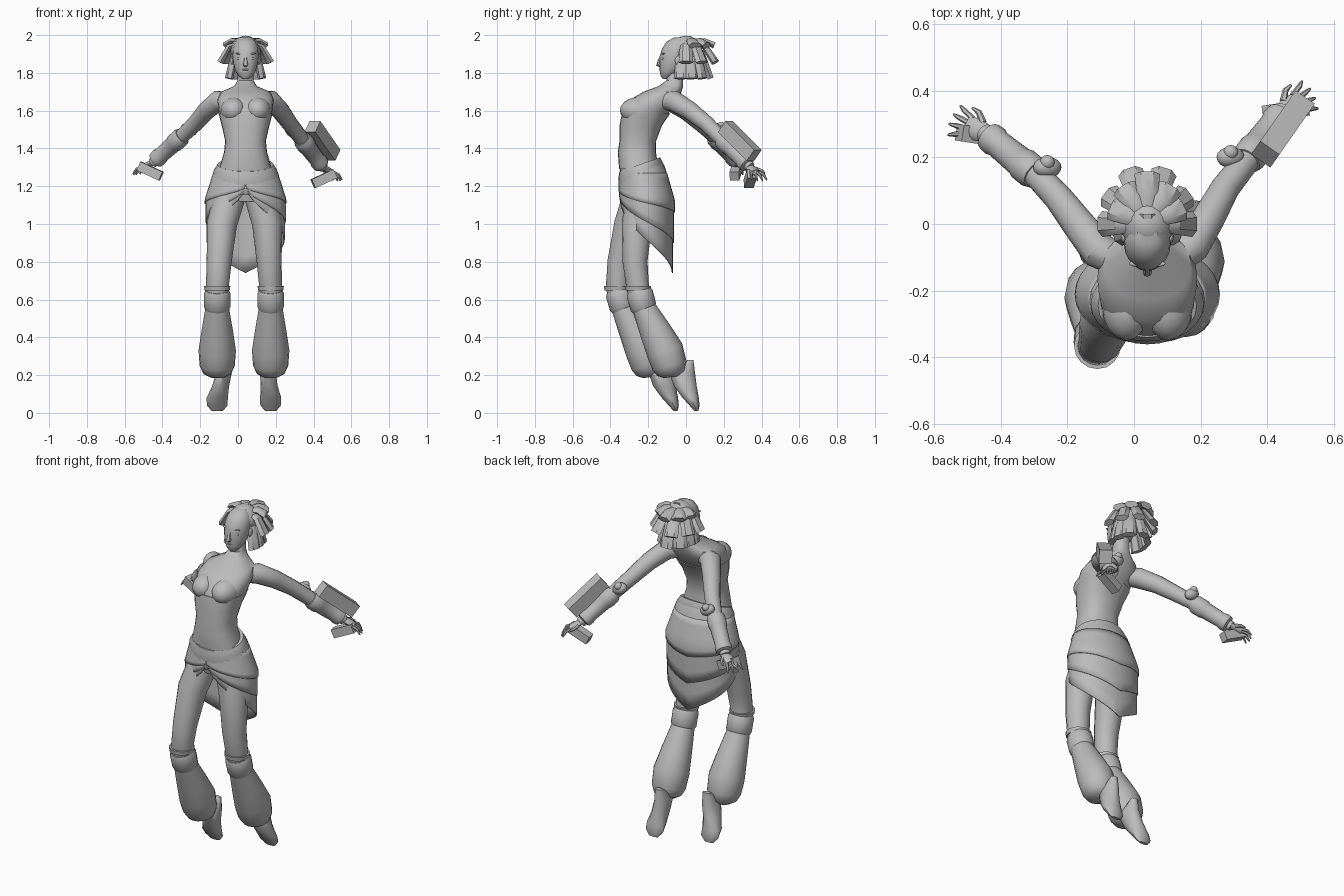
import bpy
import bmesh
from math import sin, cos, pi, radians, copysign
from mathutils import Vector, Matrix

default_cube = bpy.data.objects.get("Cube")
if default_cube:
    bpy.data.objects.remove(default_cube)

grey = bpy.data.materials.new("plain grey")
grey.use_nodes = True
grey.diffuse_color = (0.5, 0.5, 0.5, 1)
grey.node_tree.nodes["Principled BSDF"].inputs["Base Color"].default_value = grey.diffuse_color
parts = []
UP = Vector((0, 0, 1))
BACK = Vector((0, 1, 0))
MID = 0.04


def finish(name, bm):
    bmesh.ops.recalc_face_normals(bm, faces=bm.faces)
    mesh = bpy.data.meshes.new(name)
    bm.to_mesh(mesh)
    bm.free()
    mesh.materials.append(grey)
    obj = bpy.data.objects.new(name, mesh)
    bpy.context.collection.objects.link(obj)
    parts.append(obj)
    return obj


def skin(name, rings, sides, power=1.0):
    """Join rings given as centre, first axis, second axis; low power squares them off."""
    bm = bmesh.new()
    loops = []
    for centre, u, v in rings:
        loop = []
        for k in range(sides):
            c, s = cos(2 * pi * k / sides), sin(2 * pi * k / sides)
            loop.append(bm.verts.new(centre + u * copysign(abs(c) ** power, c)
                                     + v * copysign(abs(s) ** power, s)))
        loops.append(loop)
    for low, high in zip(loops, loops[1:]):
        for k in range(sides):
            n = (k + 1) % sides
            bm.faces.new((low[k], low[n], high[n], high[k]))
    bm.faces.new(loops[0])
    bm.faces.new(loops[-1])
    return finish(name, bm)


def column(name, rows, sides=20, origin=Vector(), tilt=0, power=1.0):
    """Stack of level ellipses: x, y, z, half width, half depth."""
    rings = [(Vector((x, y, z)) + origin, Vector((w, 0, 0)), Vector((0, d, d * tilt)))
             for x, y, z, w, d in rows]
    return skin(name, rings, sides, power)


def tube(name, points, radii, sides=12, flat=1.0, guide=UP):
    """Limb following a path, each ring square to the path."""
    points = [Vector(p) for p in points]
    rings = []
    for k, (p, r) in enumerate(zip(points, radii)):
        along = (points[min(k + 1, len(points) - 1)] - points[max(k - 1, 0)]).normalized()
        side = along.cross(guide).normalized()
        rings.append((p, side * r, side.cross(along) * r * flat))
    return skin(name, rings, sides)


def ball(name, place, size, turn=0):
    bm = bmesh.new()
    bmesh.ops.create_uvsphere(bm, u_segments=16, v_segments=10, radius=1)
    move = Matrix.Translation(place) @ Matrix.Rotation(turn, 4, "Y")
    bm.transform(move @ Matrix.Diagonal((*size, 1)))
    return finish(name, bm)


def block(name, place, along, size):
    """Box with its long side turned to a direction."""
    u = Vector(along).normalized()
    s = u.cross(UP).normalized()
    turn = Matrix((u, s, s.cross(u))).transposed().to_4x4()
    bm = bmesh.new()
    bmesh.ops.create_cube(bm, size=1)
    bm.transform(Matrix.Translation(place) @ turn @ Matrix.Diagonal((*size, 1)))
    return finish(name, bm)


# Torso leaning back from the hips, with shoulders and neck
column("torso", [
    (MID, -.23, 1.12, .13, .09), (MID, -.23, 1.22, .15, .115), (MID, -.25, 1.3, .132, .1),
    (MID, -.26, 1.38, .11, .097), (MID, -.255, 1.44, .104, .093), (MID, -.24, 1.52, .122, .108),
    (MID, -.207, 1.6, .142, .125), (MID, -.165, 1.66, .15, .128), (MID, -.125, 1.7, .13, .1),
    (MID, -.08, 1.73, .06, .065), (MID, -.06, 1.76, .042, .044), (MID, -.06, 1.83, .042, .044)],
    24, power=.85)

# Fitted bodice with cups
column("bodice", [
    (MID, -.25, 1.29, .14, .104), (MID, -.26, 1.38, .114, .101), (MID, -.255, 1.44, .108, .097),
    (MID, -.24, 1.52, .126, .112), (MID, -.212, 1.585, .143, .128)], 24, power=.85)
for side in (-1, 1):
    ball("bodice_cup", (MID + side * .063, -.25, 1.602), (.072, .1, .07), side * .3)

# Head and face
column("head", [
    (MID, -.105, 1.768, .018, .018), (MID, -.098, 1.785, .037, .037), (MID, -.083, 1.81, .054, .056),
    (MID, -.066, 1.85, .065, .075), (MID, -.06, 1.89, .07, .078), (MID, -.05, 1.93, .068, .077),
    (MID, -.04, 1.965, .055, .063), (MID, -.03, 1.987, .03, .035)])
tube("nose", [(MID, -.128, 1.895), (MID, -.14, 1.865), (MID, -.145, 1.843), (MID, -.13, 1.834)],
     (.007, .009, .014, .008), 8, guide=BACK)
ball("upper_lip", (MID, -.132, 1.817), (.02, .01, .006))
ball("lower_lip", (MID, -.129, 1.806), (.017, .01, .007))
for side in (-1, 1):
    ball("eye", (MID + side * .03, -.119, 1.876), (.016, .01, .008))
    ball("brow", (MID + side * .032, -.119, 1.9), (.023, .009, .005), side * -.2)
    ball("ear", (MID + side * .07, -.04, 1.865), (.009, .018, .025))

# Swept-back hair: cap plus rows of broad, flared, cut-off locks
ball("hair_cap", (MID, .0, 1.915), (.08, .085, .082))
for count, spread, reach, drop in ((5, 65, .15, .02), (6, 90, .175, .11), (7, 108, .13, .195)):
    for k in range(count):
        a = radians(spread * (2 * k / (count - 1) - 1))
        out = Vector((sin(a), cos(a), 0)) * (reach - .04 * abs(sin(a)))
        root = Vector((MID, .0, 1.965))
        tube("hair_lock", [root + out * .15, root + out * .65 + UP * (.012 - drop * .35),
                           root + out - UP * drop], (.018, .032, .039), 6, .5)
tube("hair_tuft", [(MID, -.06, 1.96), (MID, -.03, 1.982), (MID, .03, 1.985)], (.012, .016, .026), 6, .5)


# Layered wrap skirt, short in front and pointed behind
def skirt_tier(name, front, fall, grow):
    bm = bmesh.new()
    columns, steps = 32, 6
    grid = []
    for i in range(columns + 1):
        a = 2 * pi * i / columns
        back = 1 - abs(a - pi) / pi
        line = []
        for j in range(steps + 1):
            h = (1.27 - front + fall * back ** .75) * j / steps
            flare = min(.046, h * .32)
            line.append(bm.verts.new((MID + (.162 + flare + grow) * sin(a),
                                      -.225 + flare * .3 - (.115 + flare * .6 + grow) * cos(a),
                                      1.27 - h)))
        grid.append(line)
    for left, right in zip(grid, grid[1:]):
        for j in range(steps):
            bm.faces.new((left[j], right[j], right[j + 1], left[j + 1]))
    obj = finish(name, bm)
    cloth = obj.modifiers.new("cloth", "SOLIDIFY")
    cloth.thickness = .006


skirt_tier("skirt_lower_tier", 1.18, .44, 0)
skirt_tier("skirt_middle_tier", 1.18, .28, .005)
skirt_tier("skirt_upper_tier", 1.19, .13, .01)

# Sash around the hips, higher at the back, with a front knot
column("sash", [(MID, -.225, 1.19, .168, .12), (MID, -.225, 1.21, .18, .13),
                (MID, -.235, 1.27, .173, .122), (MID, -.24, 1.3, .155, .112)], 24, tilt=.3)
column("upper_sash", [(MID, -.24, 1.25, .168, .116), (MID, -.24, 1.28, .17, .119),
                      (MID, -.245, 1.315, .148, .108)], 24, tilt=.35)
ball("sash_knot", (MID, -.338, 1.19), (.03, .02, .03))


# Legs: thigh, knee cuff, full lower trouser and downward-pointing foot
def leg(side, hip, thigh, low_thigh, knee, ankle_shift):
    knee = Vector(knee)

    def limb(part, points, radii):
        tube(side + part, points, radii, 16, guide=BACK)

    limb("_thigh", [hip, thigh, low_thigh, knee, knee + Vector((0, .03, -.1))],
         (.085, .08, .066, .06, .055))
    limb("_knee_band", [knee + UP * .012, knee - UP * .012], (.07, .066))
    limb("_knee_cuff", [knee + Vector(p) for p in
         ((0, .003, -.01), (0, .01, -.03), (0, .03, -.1), (0, .036, -.115))], (.062, .071, .07, .06))
    limb("_lower_trouser", [knee + Vector(p) for p in
         ((0, .03, -.1), (0, .094, -.23), (0, .143, -.33), (0, .168, -.41), (0, .177, -.45),
          (0, .18, -.47))], (.062, .084, .099, .093, .075, .04))
    column(side + "_foot", [(ankle_shift, .28, -.38, .024, .014), (ankle_shift, .235, -.45, .042, .068),
                            (ankle_shift / 2, .252, -.52, .045, .06), (0, .28, -.58, .056, .043),
                            (0, .3, -.62, .055, .027), (0, .31, -.65, .03, .01)], 12, knee)


leg("right", (-.035, -.24, 1.18), (-.085, -.3, 1), (-.1, -.35, .8), (-.11, -.365, .66), .035)
leg("left", (.11, -.23, 1.18), (.155, -.26, 1), (.165, -.27, .8), (.173, -.255, .66), -.015)


# Arms: sleeve, gauntlet with rims, elbow guard and spread hand
def arm(side, turn, path, guard):
    path = [Vector(p) for p in path]
    elbow, wrist = path[-2:]
    along = (wrist - elbow).normalized()
    tube(side + "_arm", path, (.045, .056, .049, .043, .04, .028), 14)
    tube(side + "_gauntlet", [elbow.lerp(wrist, t) for t in (.06, .12, .3, .34, .74, .8, .9, .93)],
         (.045, .051, .051, .046, .042, .047, .045, .03), 14)
    ball(side + "_elbow_guard", guard, (.045, .032, .032), .5)
    ball(side + "_elbow_point", Vector(guard) + Vector((0, .015, .02)), (.022, .022, .02))
    # Hand bends outward from the wrist
    along = (along + Vector((turn * .4, -.1, .1))).normalized()
    across = along.cross(UP).normalized()
    under = along.cross(across)
    tube(side + "_palm", [wrist - along * .02, wrist + along * .025, wrist + along * .06],
         (.024, .034, .03), 10, .5)
    for k in range(4):
        spread = (k - 1.5) * .017
        base = wrist + along * .05 + across * spread
        reach = along * (.045 - abs(k - 1.4) * .006) + across * spread * .5
        tube(side + "_finger", [base, base + reach, base + reach * 1.7 + under * .018],
             (.009, .008, .004), 6)
    thumb = wrist + along * .015 - across * turn * .025
    tube(side + "_thumb", [thumb, thumb + along * .025 - across * turn * .025,
                           thumb + along * .05 - across * turn * .03], (.012, .009, .004), 6)


arm("left", 1, [(.11, -.12, 1.65), (.172, -.065, 1.652), (.225, .02, 1.6), (.275, .11, 1.53),
                (.33, .18, 1.46), (.45, .34, 1.3)], (.29, .2, 1.49))
arm("right", -1, [(-.03, -.12, 1.65), (-.105, -.08, 1.652), (-.167, .0, 1.6), (-.228, .08, 1.53),
                  (-.285, .14, 1.475), (-.45, .275, 1.325)], (-.26, .17, 1.5))

# Plain blocks carried on the forearm and hands
block("forearm_block", (.447, .285, 1.44), (.44, .63, -.63), (.24, .07, .075))
block("left_hand_block", (.455, .34, 1.24), (.13, .02, .06), (.13, .05, .05))
block("right_hand_block", (-.465, .265, 1.28), (.13, -.02, -.06), (.13, .05, .05))

# Smooth the rounded surfaces and keep hard edges
bpy.ops.object.select_all(action="DESELECT")
for obj in parts:
    obj.select_set(True)
bpy.context.view_layer.objects.active = parts[0]
bpy.ops.object.shade_smooth_by_angle(angle=radians(40))
